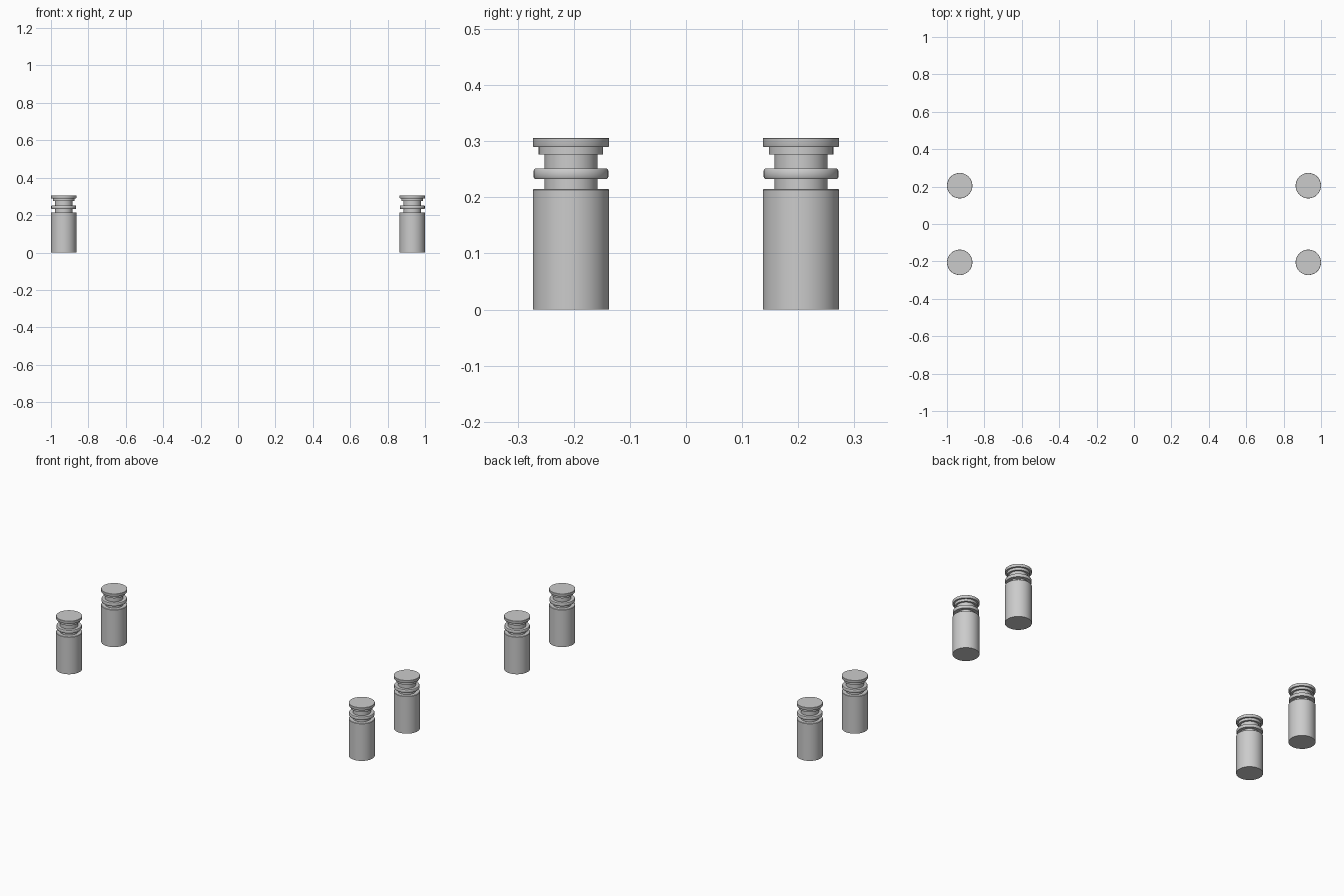
import bpy, bmesh
from math import cos, sin, pi, radians

if "Cube" in bpy.data.objects:
    bpy.data.objects.remove(bpy.data.objects["Cube"])

SEGMENTS = 48

# Half profile (radius, z) of one turned foot, from bottom to top
PROFILE = [
    (0.068, 0.0), (0.068, 0.213), (0.066, 0.215),      # main barrel
    (0.047, 0.215), (0.047, 0.233),                    # lower neck
    (0.0645, 0.233), (0.0665, 0.236), (0.0665, 0.248), (0.0645, 0.251),  # collar ring
    (0.047, 0.251), (0.047, 0.276),                    # upper neck
    (0.0575, 0.276), (0.0575, 0.290),                  # step under cap
    (0.067, 0.290), (0.068, 0.292), (0.068, 0.305), (0.067, 0.306),      # cap
]


def lathe_mesh(name, profile):
    bm = bmesh.new()
    rings = [[bm.verts.new((r * cos(2 * pi * i / SEGMENTS), r * sin(2 * pi * i / SEGMENTS), z))
              for i in range(SEGMENTS)] for r, z in profile]
    for low, high in zip(rings, rings[1:]):
        for i in range(SEGMENTS):
            j = (i + 1) % SEGMENTS
            bm.faces.new((low[i], low[j], high[j], high[i]))
    bm.faces.new(rings[0][::-1])
    bm.faces.new(rings[-1])
    mesh = bpy.data.meshes.new(name)
    bm.to_mesh(mesh)
    bm.free()
    return mesh


# Four identical feet at the corners
for side, sx in (("left", -1), ("right", 1)):
    for end, sy in (("front", -1), ("back", 1)):
        name = f"{end}_{side}_foot"
        foot = bpy.data.objects.new(name, lathe_mesh(name, PROFILE))
        foot.location = (sx * 0.932, sy * 0.205, 0)
        bpy.context.collection.objects.link(foot)
        bpy.ops.object.select_all(action='DESELECT')
        foot.select_set(True)
        bpy.context.view_layer.objects.active = foot
        bpy.ops.object.shade_smooth_by_angle(angle=radians(35))
